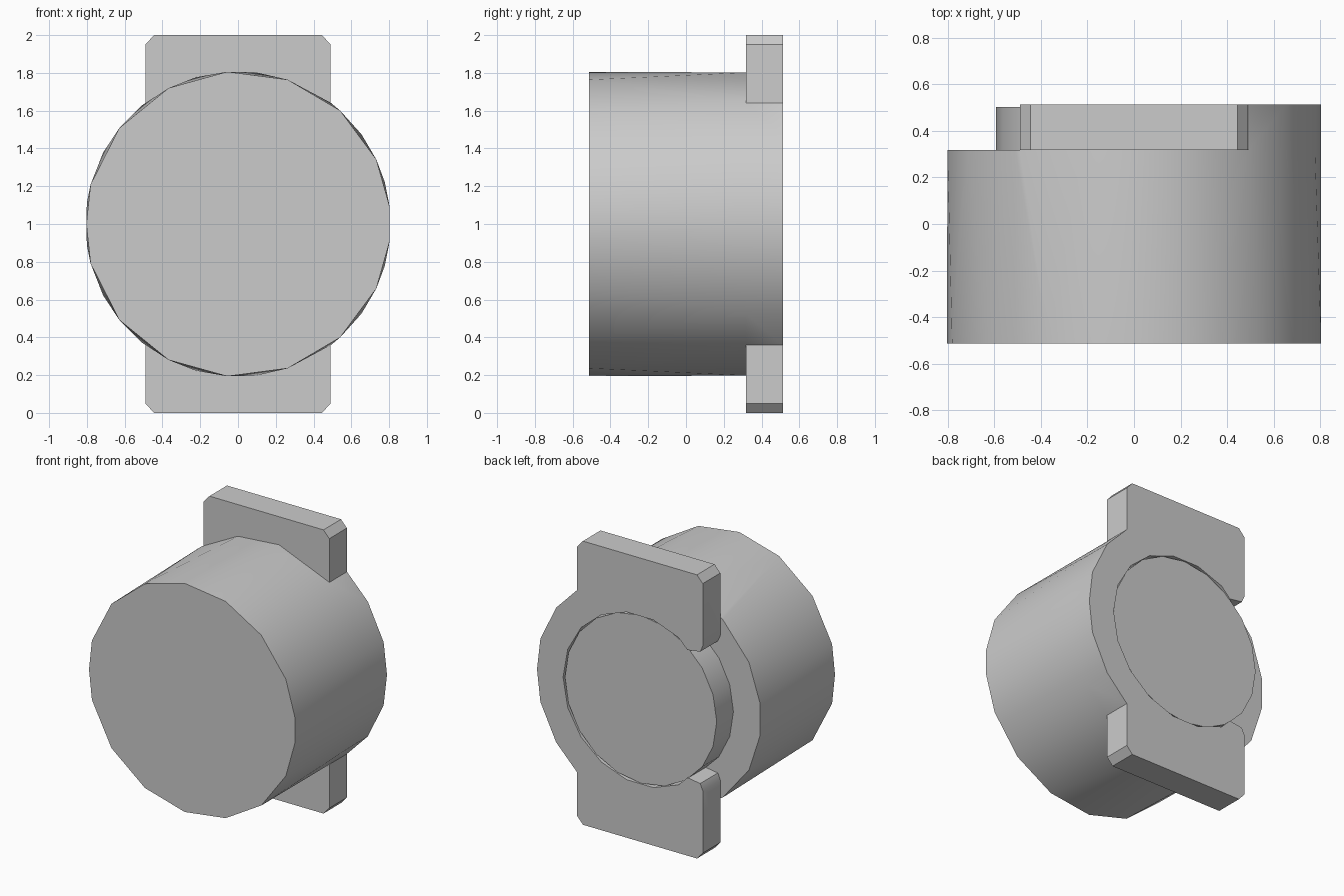
import bpy, bmesh
from math import cos, sin, radians, pi

cube = bpy.data.objects.get("Cube")
if cube:
    bpy.data.objects.remove(cube)

FRONT, STEP, BACK = -0.513, 0.317, 0.513
RADIUS, HOLE, TAB = 0.808, 0.60, 0.49

grey = bpy.data.materials.new("plain grey")
grey.use_nodes = True
grey.diffuse_color = (0.6, 0.6, 0.6, 1)
grey.node_tree.nodes["Principled BSDF"].inputs["Base Color"].default_value = grey.diffuse_color


def make_object(name, bm):
    bmesh.ops.recalc_face_normals(bm, faces=bm.faces)
    mesh = bpy.data.meshes.new(name)
    bm.to_mesh(mesh)
    bm.free()
    mesh.materials.append(grey)
    obj = bpy.data.objects.new(name, mesh)
    bpy.context.collection.objects.link(obj)
    return obj


def prism(name, outline, y0, y1):
    """Extrude an x-z outline along y."""
    bm = bmesh.new()
    face = bm.faces.new([bm.verts.new((x, y0, z)) for x, z in outline])
    new = bmesh.ops.extrude_face_region(bm, geom=[face])["geom"]
    moved = [v for v in new if isinstance(v, bmesh.types.BMVert)]
    bmesh.ops.translate(bm, verts=moved, vec=(0, y1 - y0, 0))
    return make_object(name, bm)


def arc(angles, r):
    return [(r * cos(radians(a)), 1 + r * sin(radians(a))) for a in angles]


def mirrored(angles):
    return angles + [-a for a in angles if a not in (0, 180)]


def shade(obj):
    bpy.ops.object.select_all(action='DESELECT')
    obj.select_set(True)
    bpy.context.view_layer.objects.active = obj
    bpy.ops.object.shade_smooth_by_angle(angle=radians(30))


# Drum: two faceted rings with staggered corners, hulled together
bm = bmesh.new()
rings = ((FRONT, [6.5, 25, 48, 71, 94, 117, 141, 165, 180]),
         (STEP, [0, 16, 36, 52.6, 83, 106, 129, 152, 172]))
for y, angles in rings:
    for x, z in arc(mirrored(angles), RADIUS):
        bm.verts.new((max(-0.803, min(0.803, x)), y, z))
bmesh.ops.convex_hull(bm, input=bm.verts)
drum = make_object("drum", bm)

# Back plate: two tabs joined by a half rim, open on one side
rim = arc([52.6, 36, 16, 0, -16, -36, -52.6], RADIUS)
rim = [(min(x, 0.803), z) for x, z in rim]
low_tab = [(TAB, 0.05), (0.445, 0), (-0.445, 0), (-TAB, 0.05),
           (-TAB, 0.49), (-0.47, 0.535), (-0.37, 0.55)]
high_tab = [(x, 2 - z) for x, z in reversed(low_tab)]
hole = arc(range(-120, 121, 20), HOLE)
plate = prism("back_plate", rim + low_tab + hole + high_tab, STEP, BACK)

# Fuse the plate to the drum
fuse = drum.modifiers.new("fuse", 'BOOLEAN')
fuse.operation = 'UNION'
fuse.solver = 'EXACT'
fuse.object = plate
bpy.context.view_layer.objects.active = drum
drum.select_set(True)
bpy.ops.object.modifier_apply(modifier="fuse")
bpy.data.objects.remove(plate)
shade(drum)

# Inner disc, set slightly below the plate
disc = prism("inner_disc", arc(range(0, 360, 18), 0.592), STEP - 0.02, BACK - 0.01)
shade(disc)
